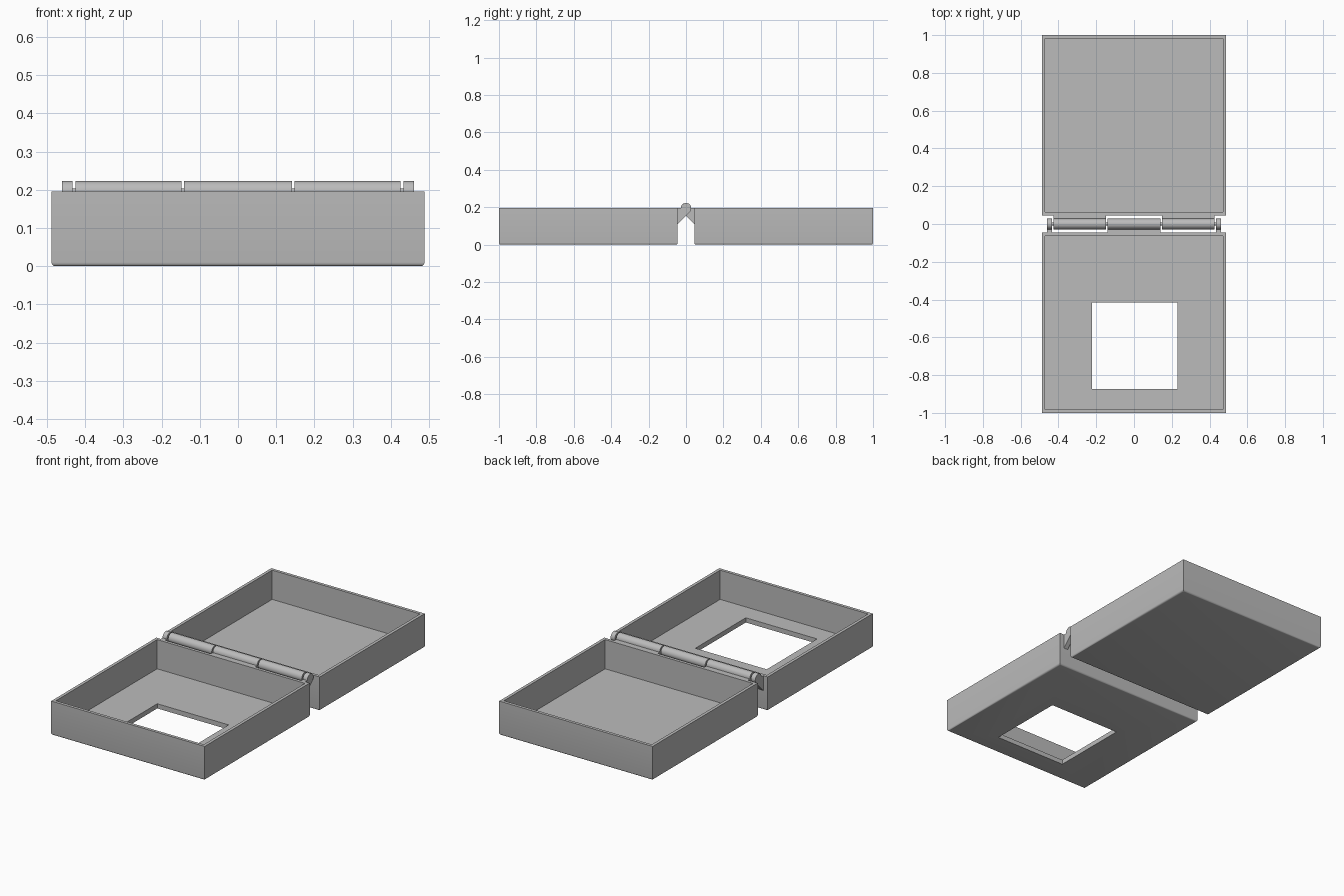
import bpy, bmesh, math
from mathutils import Vector

cube = bpy.data.objects.get("Cube")
if cube:
    bpy.data.objects.remove(cube, do_unlink=True)

HALF_W, INNER_Y, OUTER_Y, HEIGHT = 0.488, 0.045, 1.0, 0.195
WALL, FLOOR = 0.025, 0.027
BARREL_R = 0.028

grey = bpy.data.materials.new("plain grey")
grey.use_nodes = True
grey.diffuse_color = (0.5, 0.5, 0.5, 1)
grey.node_tree.nodes["Principled BSDF"].inputs["Base Color"].default_value = (0.5, 0.5, 0.5, 1)


def finish(bm, name):
    bmesh.ops.recalc_face_normals(bm, faces=bm.faces)
    mesh = bpy.data.meshes.new(name)
    bm.to_mesh(mesh)
    bm.free()
    mesh.materials.append(grey)
    obj = bpy.data.objects.new(name, mesh)
    bpy.context.collection.objects.link(obj)
    return obj


def smooth(obj):
    bpy.ops.object.select_all(action='DESELECT')
    obj.select_set(True)
    bpy.context.view_layer.objects.active = obj
    bpy.ops.object.shade_smooth_by_angle(angle=math.radians(30))


def box(bm, low, high):
    low, high = Vector(low), Vector(high)
    verts = bmesh.ops.create_cube(bm, size=1)["verts"]
    for v in verts:
        v.co = (low + high) / 2 + v.co * (high - low)


# Open tray: hollowed box with rounded bottom edges
def tray(name, side):
    bm = bmesh.new()
    y0, y1 = sorted((side * INNER_Y, side * OUTER_Y))
    box(bm, (-HALF_W, y0, 0), (HALF_W, y1, HEIGHT))
    top = max(bm.faces, key=lambda f: f.calc_center_median().z)
    bmesh.ops.inset_region(bm, faces=[top], thickness=WALL)
    rim = bmesh.ops.extrude_face_region(bm, geom=[top])
    bm.faces.remove(top)
    for v in rim["geom"]:
        if isinstance(v, bmesh.types.BMVert):
            v.co.z = FLOOR
    bottom = [e for e in bm.edges if all(v.co.z < 0.001 for v in e.verts)]
    bmesh.ops.bevel(bm, geom=bottom, offset=0.01, segments=4, profile=0.5, affect='EDGES')
    return finish(bm, name)


front_tray = tray("front_tray", -1)
back_tray = tray("back_tray", 1)

# Window through the floor of the front tray
bm = bmesh.new()
box(bm, (-0.223, -0.873, -0.1), (0.231, -0.415, 0.1))
cutter = finish(bm, "window_cutter")
cutter.hide_render = True
cut = front_tray.modifiers.new("window", 'BOOLEAN')
cut.operation, cut.solver, cut.object = 'DIFFERENCE', 'EXACT', cutter
bpy.context.view_layer.objects.active = front_tray
bpy.ops.object.modifier_apply(modifier=cut.name)
bpy.data.objects.remove(cutter, do_unlink=True)
smooth(front_tray)
smooth(back_tray)


# Hinge knuckle: round barrel with a sloping bracket running to its tray
def knuckle(name, x0, x1, side):
    steps = 24
    arc = [math.radians(180 - 225 * i / steps) for i in range(steps + 1)]
    profile = [(BARREL_R * math.cos(a), HEIGHT + BARREL_R * math.sin(a)) for a in arc]
    end_y, end_z = profile[-1]
    wall = -INNER_Y - 0.002
    profile += [(wall, end_z - (end_y - wall)), (wall, HEIGHT)]
    bm = bmesh.new()
    face = bm.faces.new([bm.verts.new((x0, -side * y, z)) for y, z in profile])
    geom = bmesh.ops.extrude_face_region(bm, geom=[face])["geom"]
    moved = [v for v in geom if isinstance(v, bmesh.types.BMVert)]
    bmesh.ops.translate(bm, vec=(x1 - x0, 0, 0), verts=moved)
    smooth(finish(bm, name))


knuckle("middle_knuckle", -0.141, 0.141, -1)
for label, s in (("left", 1), ("right", -1)):
    knuckle(label + "_inner_knuckle", s * 0.148, s * 0.425, 1)
    knuckle(label + "_end_knuckle", s * 0.433, s * 0.46, -1)

# Thin pin joining the knuckles
bpy.ops.mesh.primitive_cylinder_add(vertices=16, radius=0.008, depth=0.9,
                                    location=(0, 0, HEIGHT), rotation=(0, math.pi / 2, 0))
pin = bpy.context.object
pin.name = "hinge_pin"
pin.data.materials.append(grey)
smooth(pin)
